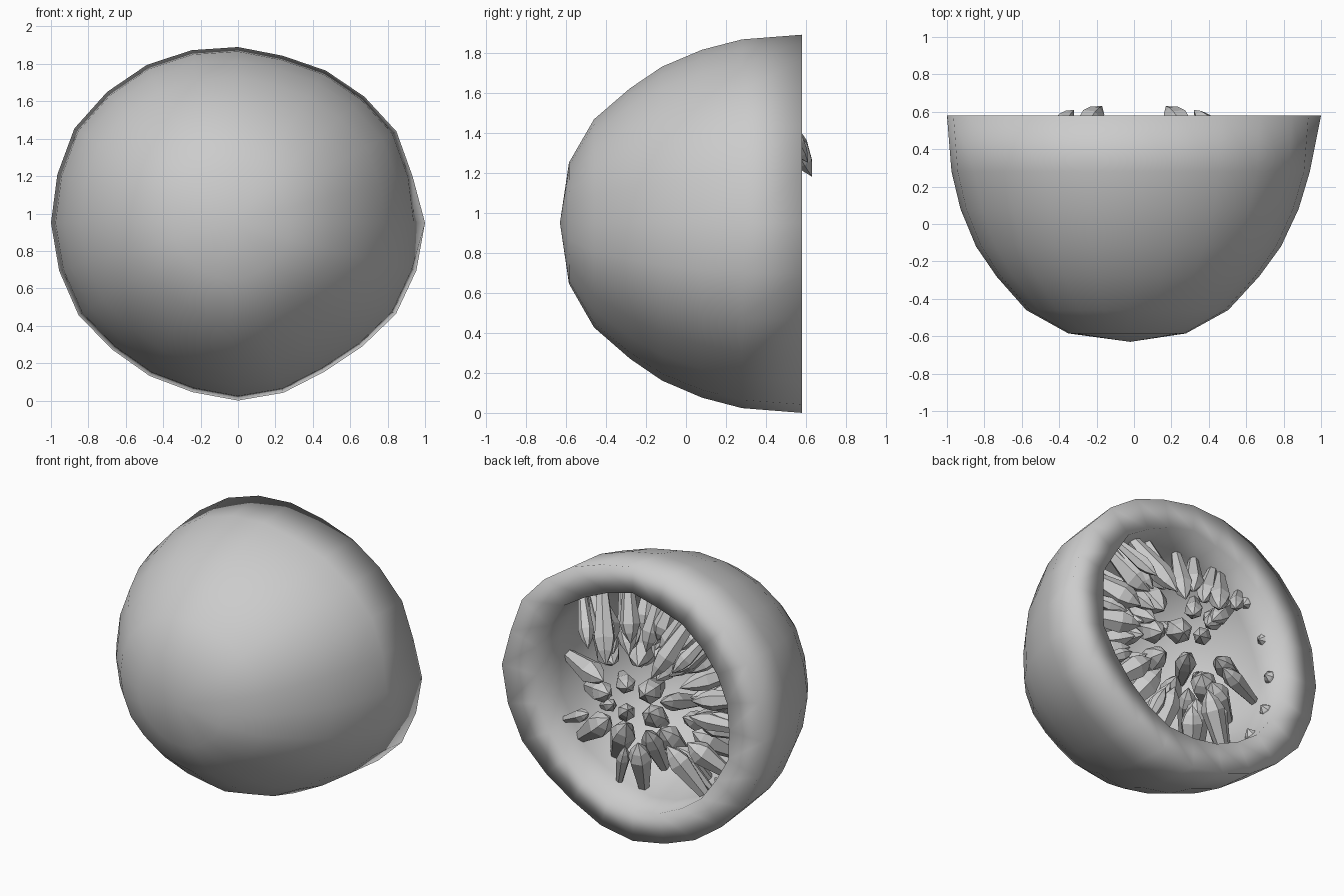
import bpy, bmesh, math, random
from mathutils import Vector

random.seed(8)
old = bpy.data.objects.get("Cube")
if old:
    bpy.data.objects.remove(old)

stone = bpy.data.materials.new("grey_stone")
stone.use_nodes = True
GREY = (0.6, 0.6, 0.6, 1)
stone.diffuse_color = GREY
stone.node_tree.nodes["Principled BSDF"].inputs["Base Color"].default_value = GREY

MID = 0.95  # height of the shell axis
RIM = 0.58  # y of the cut face
# Uneven outline of the cut rim, one radius every 15 degrees
OUTLINE = [1.0, .966, .978, .955, .94, .925, .94, .956, .975, .99, 1.01, 1.0,
           1.0, .99, .985, .955, .945, .937, .95, .94, .92, .937, .975, .987]
SEGS = len(OUTLINE)
# (y, share of outline): outside from nose to rim, then over the rim into the hollow
OUTER = [(-.585, .32), (-.46, .55), (-.28, .715), (-.12, .83), (.08, .92), (.28, .975), (RIM, 1)]
INNER = [(RIM, .775), (.36, .75), (.1, .66), (-.12, .48), (-.25, .26)]


def finish(bm, name, smooth):
    bmesh.ops.recalc_face_normals(bm, faces=bm.faces)
    for f in bm.faces:
        f.smooth = smooth
    mesh = bpy.data.meshes.new(name)
    bm.to_mesh(mesh)
    bm.free()
    mesh.materials.append(stone)
    obj = bpy.data.objects.new(name, mesh)
    bpy.context.collection.objects.link(obj)


def bridge(bm, a, b):
    n = len(a)
    for i in range(n):
        bm.faces.new((a[i], a[(i + 1) % n], b[(i + 1) % n], b[i]))


def fan(bm, ring, tip):
    for i in range(len(ring)):
        bm.faces.new((ring[i], ring[(i + 1) % len(ring)], tip))


def add_ring(bm, y, radii, shift):
    return [bm.verts.new((shift + r * math.cos(math.tau * i / SEGS), y,
                          MID + r * math.sin(math.tau * i / SEGS)))
            for i, r in enumerate(radii)]


# Hollow half shell; the nose sits slightly to one side
bm = bmesh.new()
rings = []
for y, share in OUTER:
    radii = [r * share for r in OUTLINE]
    if y < RIM:
        radii[0] = .965 * share  # the side spike exists only at the rim
    rings.append(add_ring(bm, y, radii, -.035 * max(0, .3 - y)))
for y, share in INNER:
    radii = [share * (.96 + random.uniform(-.02, .02)) for r in OUTLINE]
    rings.append(add_ring(bm, y, radii, 0))
for a, b in zip(rings, rings[1:]):
    bridge(bm, a, b)
fan(bm, rings[0], bm.verts.new((-.02, -.63, MID)))
fan(bm, rings[-1], bm.verts.new((0, -.3, MID)))
finish(bm, "geode_shell", True)


# Six-sided crystal: narrow root, wide shoulder, pointed end
def crystal(bm, root, tip, radius):
    root, tip = Vector(root), Vector(tip)
    turn = (tip - root).to_track_quat('Z', 'Y')
    length = (tip - root).length
    spin = random.uniform(0, 1)
    loops = []
    for t, w in ((0, .5), (.66, 1), (.82, .7)):
        loops.append([bm.verts.new(root + turn @ Vector((
            radius * w * math.cos(spin + math.tau * k / 6),
            radius * w * math.sin(spin + math.tau * k / 6), length * t))) for k in range(6)])
    for a, b in zip(loops, loops[1:]):
        bridge(bm, a, b)
    bm.faces.new(loops[0])
    fan(bm, loops[-1], bm.verts.new(tip))


# Crystals spread over the hollow's floor and walls, all aimed at the middle of the opening
bm = bmesh.new()
centre = Vector((0, RIM, MID))
COUNT = 42
GOLDEN = math.pi * (3 - math.sqrt(5))


def grow(depth, angle, gap, radius):
    side = math.sqrt(1 - depth * depth)
    aim = Vector((side * math.cos(angle), -depth, side * math.sin(angle)))
    wall = 1 / math.hypot(side / .74, depth / .88)
    crystal(bm, centre + aim * wall, centre + aim * gap, radius)


for i in range(COUNT):
    depth = 1 - .72 * (i + .5) / COUNT + random.uniform(-.03, 0)
    a = GOLDEN * i + random.uniform(-.15, .15)
    grow(depth, a, random.uniform(.28, .46), random.uniform(.055, .09))
    if i % 3 == 0:  # smaller companion
        grow(depth - .08, a + .2, random.uniform(.4, .52), .045)
# Crowded upper wall
for a in (.9, 1.3, 1.65, 2.0, 2.35):
    grow(random.uniform(.15, .35), a, random.uniform(.3, .42), .065)
finish(bm, "wall_crystals", False)

# Short crystals mostly sunk in the side wall
bm = bmesh.new()
for i in range(5):
    a = 2.4 + .35 * i
    crystal(bm, (.88 * math.cos(a), .42, MID + .88 * math.sin(a)),
            (.68 * math.cos(a), .46, MID + .68 * math.sin(a)), .05)
finish(bm, "sunken_crystals", False)

# Long crystals at the top that lean out past the rim
bm = bmesh.new()
for side in (-1, 1):
    crystal(bm, (side * .36, .4, 1.6), (side * .17, .63, 1.18), .07)
    crystal(bm, (side * .5, .42, 1.52), (side * .32, .61, 1.25), .05)
finish(bm, "leaning_crystals", False)
